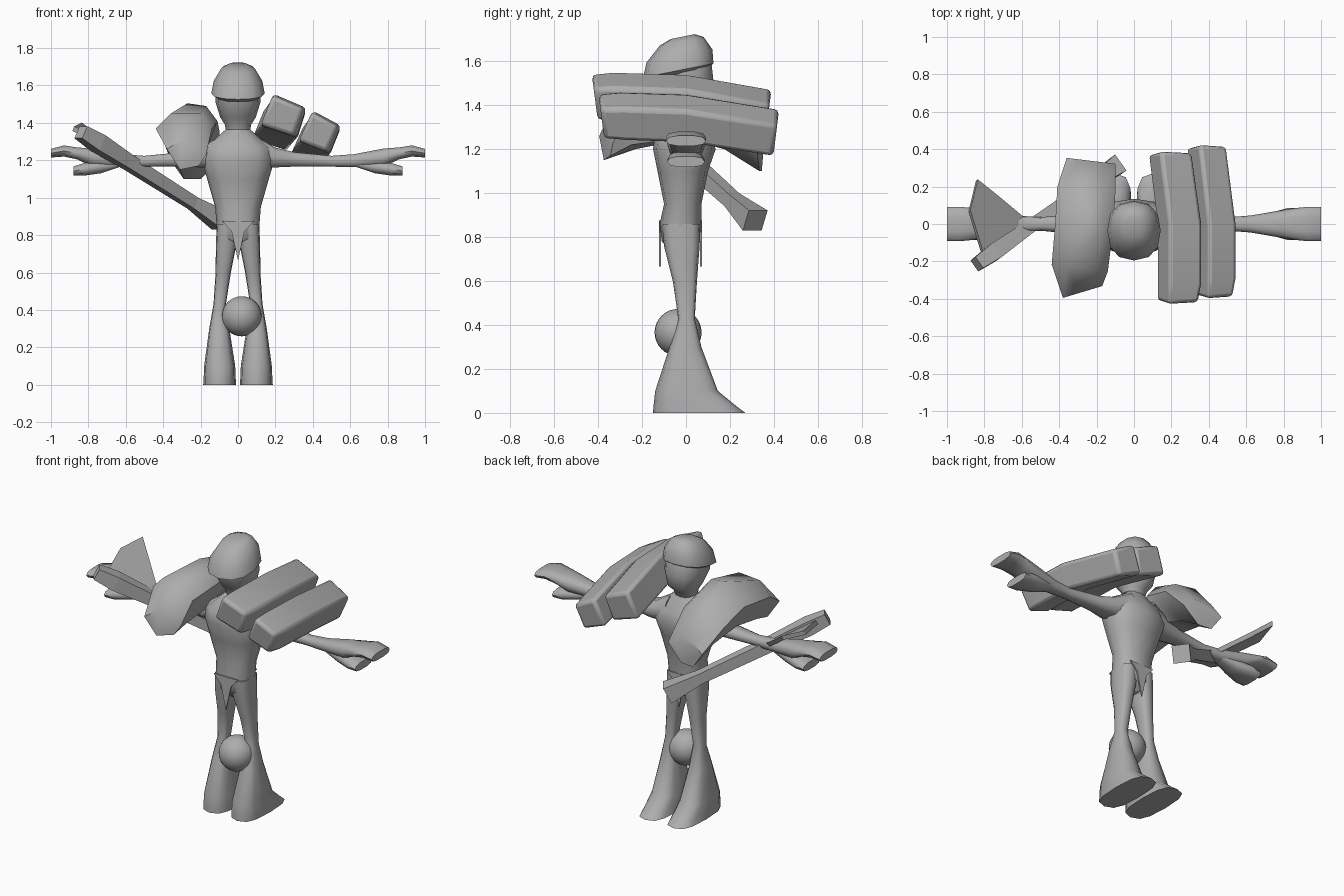
import bpy, bmesh, math
from mathutils import Vector

grey = bpy.data.materials.new("plain_grey")
grey.diffuse_color = (0.42, 0.42, 0.42, 1)


def finish(name, bm, angle=50):
    """Turn a bmesh into a named, shaded object."""
    bmesh.ops.recalc_face_normals(bm, faces=bm.faces)
    mesh = bpy.data.meshes.new(name)
    bm.to_mesh(mesh)
    bm.free()
    mesh.materials.append(grey)
    ob = bpy.data.objects.new(name, mesh)
    bpy.context.collection.objects.link(ob)
    bpy.ops.object.select_all(action='DESELECT')
    ob.select_set(True)
    bpy.context.view_layer.objects.active = ob
    if angle:
        bpy.ops.object.shade_smooth_by_angle(angle=math.radians(angle))
    return ob


def loft(name, rings, angle=50):
    """Skin a list of equally long point rings and cap both ends."""
    bm = bmesh.new()
    loops = [[bm.verts.new(p) for p in ring] for ring in rings]
    n = len(loops[0])
    for a, b in zip(loops, loops[1:]):
        for i in range(n):
            j = (i + 1) % n
            bm.faces.new((a[i], a[j], b[j], b[i]))
    bm.faces.new(loops[0][::-1])
    bm.faces.new(loops[-1])
    return finish(name, bm, angle)


def oval(n, power=1.0):
    """Unit oval; a power below 1 makes it boxier."""
    pts = []
    for i in range(n):
        t = 2 * math.pi * i / n
        c, s = math.cos(t), math.sin(t)
        pts.append((math.copysign(abs(c) ** power, c), math.copysign(abs(s) ** power, s)))
    return pts


def upright(name, rows, side=1, n=12, power=0.85, tilt=0.0):
    """Rows: z, centre x, half width, back y, front y."""
    rings = []
    for z, cx, rx, y0, y1 in rows:
        cy, ry = (y0 + y1) / 2, (y1 - y0) / 2
        rings.append([(side * (cx + rx * u), cy + ry * v, z + tilt * (cy + ry * v))
                      for u, v in oval(n, power)])
    return loft(name, rings)


def sideways(name, rows, side, n=10, power=0.75):
    """Rows: x, centre z, half height, half depth."""
    return loft(name, [[(side * x, ry * u, cz + rz * v) for u, v in oval(n, power)]
                       for x, cz, rz, ry in rows])


# Torso
upright("torso", [
    (0.72, 0, 0.03, -0.05, 0.03), (0.78, 0, 0.105, -0.11, 0.065),
    (0.86, 0, 0.115, -0.12, 0.07), (0.95, 0, 0.122, -0.10, 0.07),
    (1.10, 0, 0.165, -0.13, 0.10), (1.20, 0, 0.195, -0.15, 0.135),
    (1.27, 0, 0.18, -0.14, 0.11), (1.33, 0, 0.105, -0.09, 0.07),
    (1.37, 0, 0.06, -0.06, 0.05)])

# Head with face, jaw and neck
upright("head", [
    (1.34, 0, 0.062, -0.06, 0.05), (1.39, 0, 0.07, -0.07, 0.07),
    (1.43, 0, 0.095, -0.10, 0.115), (1.51, 0, 0.12, -0.15, 0.125),
    (1.60, 0, 0.12, -0.16, 0.115), (1.67, 0, 0.09, -0.11, 0.07)])
# Hair cap, rim higher at the brow
upright("hair", [
    (1.545, 0, 0.11, -0.16, 0.09), (1.565, 0, 0.143, -0.195, 0.125),
    (1.63, 0, 0.13, -0.18, 0.12), (1.695, 0, 0.09, -0.12, 0.08),
    (1.715, 0, 0.05, -0.07, 0.04)], tilt=0.2)

for side, label in ((-1, "left"), (1, "right")):
    # Legs flare out into long feet
    upright(label + "_leg", [
        (0.86, 0.058, 0.055, -0.11, 0.065), (0.76, 0.062, 0.056, -0.10, 0.062),
        (0.60, 0.079, 0.041, -0.06, 0.05), (0.43, 0.098, 0.033, -0.035, 0.04),
        (0.30, 0.10, 0.054, -0.075, 0.07), (0.10, 0.098, 0.083, -0.14, 0.145),
        (0.03, 0.098, 0.086, -0.148, 0.23), (0.0, 0.098, 0.088, -0.15, 0.27)],
        side, power=0.7)
    # Arm ending in a flat hand
    sideways(label + "_arm", [
        (0.08, 1.25, 0.09, 0.10), (0.20, 1.215, 0.055, 0.08),
        (0.30, 1.205, 0.04, 0.055), (0.50, 1.195, 0.03, 0.036),
        (0.62, 1.198, 0.036, 0.045), (0.78, 1.215, 0.05, 0.072),
        (0.86, 1.237, 0.033, 0.085), (0.93, 1.25, 0.031, 0.092),
        (1.0, 1.238, 0.024, 0.09)], side)
    # Lower gripping fingers
    sideways(label + "_thumb", [
        (0.60, 1.19, 0.015, 0.03), (0.73, 1.165, 0.035, 0.06),
        (0.82, 1.152, 0.035, 0.085), (0.88, 1.143, 0.025, 0.085)], side)

# Pointed cloth flaps, back and front
flap = [(-0.085, 0.875), (-0.035, 0.82), (0, 0.665), (0.035, 0.82), (0.085, 0.875)]
for label, y in (("back", -0.118), ("front", 0.068)):
    loft(label + "_flap", [[(x, y + d, z) for x, z in flap] for d in (-0.004, 0.004)], 0)

# Two long bent beams over the right shoulder
beams = {
    "inner_beam": ([(0.19, 1.555), (0.365, 1.48), (0.315, 1.32), (0.12, 1.385)], -0.415, 0.375),
    "outer_beam": ([(0.40, 1.465), (0.55, 1.385), (0.49, 1.235), (0.325, 1.30)], -0.385, 0.41)}
for name, (quad, y0, y1) in beams.items():
    mx = sum(p[0] for p in quad) / 4
    mz = sum(p[1] for p in quad) / 4
    rings = []
    # each: y, x shift, z shift, scale
    for y, dx, dz, s in ((y0, -0.01, 0.0, 0.92), (y0 + 0.1, 0, 0, 1),
                         (0, 0, -0.01, 1), (y1, -0.05, -0.075, 0.97)):
        rings.append([(mx + dx + (x - mx) * s, y + (mz - z) * (-0.1 if y > 0.1 else 0.1) * 1.2
                       if abs(y) > 0.1 else y + 0.0, mz + dz + (z - mz) * s)
                      for x, z in quad])
    ob = loft(name, rings, 50)
    mod = ob.modifiers.new("soft_corners", 'BEVEL')
    mod.width = 0.02
    mod.segments = 2
    mod.angle_limit = math.radians(40)

# Arched shoulder pad on the left: y, then outline from outer bottom round to inner bottom
pad = [
    (-0.35, [(-.31, 1.15), (-.38, 1.26), (-.30, 1.31), (-.20, 1.29), (-.17, 1.23), (-.21, 1.17)]),
    (-0.24, [(-.34, 1.20), (-.44, 1.37), (-.36, 1.45), (-.20, 1.45), (-.14, 1.37), (-.18, 1.22)]),
    (0.0, [(-.36, 1.25), (-.42, 1.39), (-.27, 1.505), (-.17, 1.49), (-.11, 1.41), (-.17, 1.25)]),
    (0.18, [(-.33, 1.20), (-.41, 1.33), (-.30, 1.44), (-.17, 1.43), (-.10, 1.36), (-.20, 1.20)]),
    (0.34, [(-.29, 1.10), (-.36, 1.20), (-.29, 1.26), (-.17, 1.26), (-.10, 1.20), (-.20, 1.10)])]
loft("shoulder_pad", [[(x, y + (0.3 * (x + 0.23) if y < -0.3 else -0.12 * (x + 0.25)), z)
                       for x, z in ring] for y, ring in pad], 50)

# Square axe shaft running down behind the hip
top, end = Vector((-0.84, -0.215, 1.35)), Vector((-0.09, 0.315, 0.875))
axis = (end - top).normalized()
across = axis.cross(Vector((0, 0, 1))).normalized()
rise = across.cross(axis)
loft("axe_shaft", [[top.lerp(end, t) + across * a * h + rise * b * h
                    for a, b in ((-1, -1), (1, -1), (1, 1), (-1, 1))]
                   for t, h in ((0, 0.036), (0.12, 0.045), (0.35, 0.036), (0.8, 0.032), (1, 0.052))], 0)

# Fan-shaped axe blade
blade = [(-0.59, 0.03, 1.20), (-0.60, -0.06, 1.20), (-0.80, -0.19, 1.33),
         (-0.88, 0.07, 1.37), (-0.84, 0.235, 1.39), (-0.74, 0.155, 1.31)]
loft("axe_blade", [[Vector(p) + rise * d for p in blade] for d in (-0.014, 0.014)], 0)

# Ball between the knees
bm = bmesh.new()
bmesh.ops.create_uvsphere(bm, u_segments=24, v_segments=16, radius=0.107)
bmesh.ops.translate(bm, verts=bm.verts, vec=(0.02, -0.036, 0.366))
finish("ball", bm)
